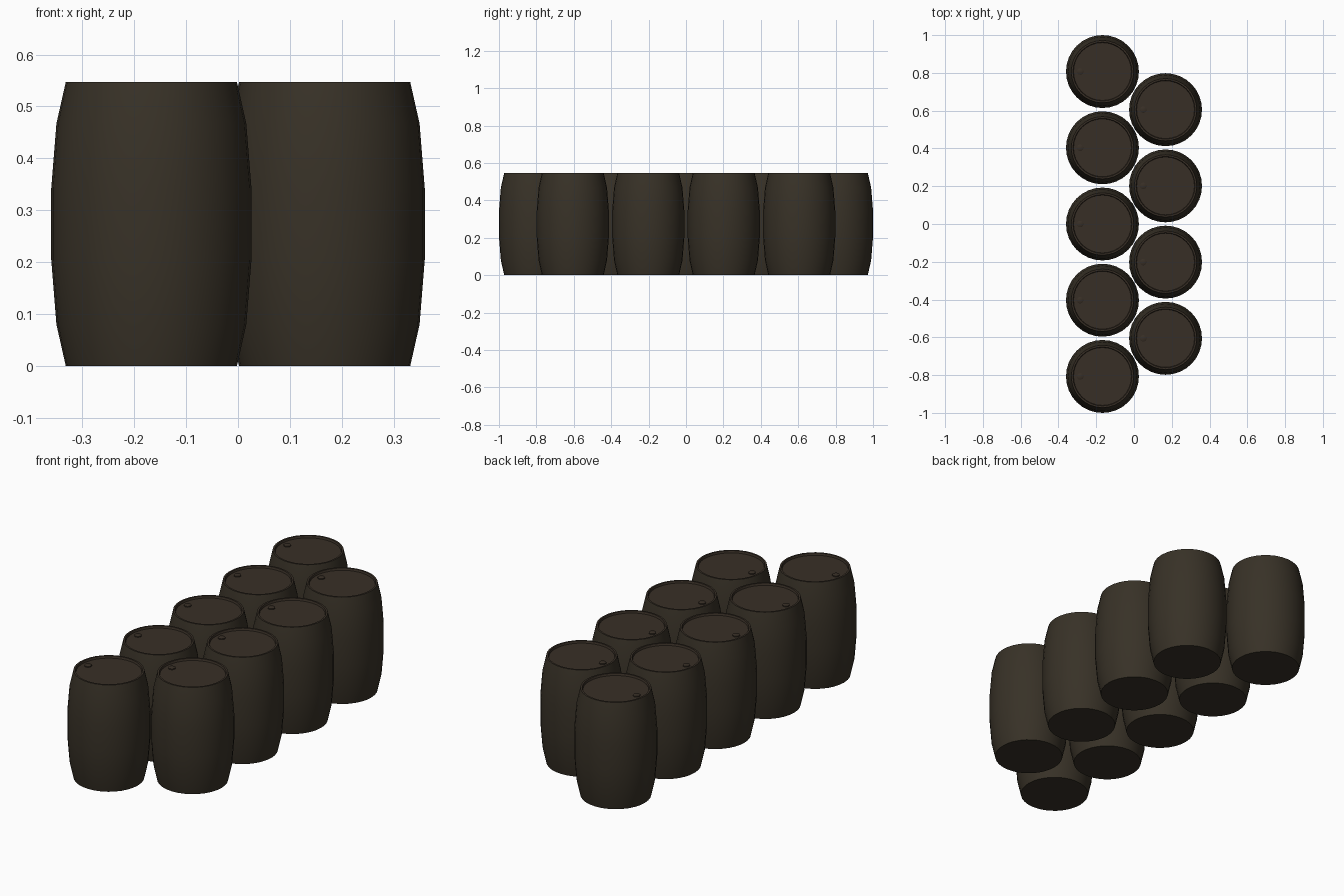
import bpy, bmesh, math

if "Cube" in bpy.data.objects:
    bpy.data.objects.remove(bpy.data.objects["Cube"])

SIDES = 32
HEIGHT = 0.547


def material(name, rgb):
    m = bpy.data.materials.new(name)
    m.diffuse_color = (*rgb, 1)
    m.use_nodes = True
    m.node_tree.nodes["Principled BSDF"].inputs["Base Color"].default_value = m.diffuse_color
    return m


stave = material("dark stave brown", (0.039, 0.031, 0.020))
lid = material("dark lid brown", (0.039, 0.028, 0.019))

# (radius, height) outline: base, bulging side, rim, recessed lid
PROFILE = [(0.165, 0.0), (0.183, 0.08), (0.193, 0.205), (0.193, 0.342),
           (0.183, 0.467), (0.165, HEIGHT), (0.156, HEIGHT), (0.153, HEIGHT - 0.01)]


def lathe(name, profile, lid_from):
    """Spin an outline about z; bands from index lid_from use the lid colour."""
    bm = bmesh.new()
    rings = []
    for r, z in profile:
        rings.append([bm.verts.new((r * math.cos(2 * math.pi * i / SIDES),
                                    r * math.sin(2 * math.pi * i / SIDES), z))
                      for i in range(SIDES)])
    for k in range(len(rings) - 1):
        a, b = rings[k], rings[k + 1]
        for i in range(SIDES):
            j = (i + 1) % SIDES
            f = bm.faces.new((a[i], a[j], b[j], b[i]))
            f.material_index = 1 if k >= lid_from else 0
    bm.faces.new(rings[0][::-1])
    bm.faces.new(rings[-1]).material_index = 1
    mesh = bpy.data.meshes.new(name)
    bm.to_mesh(mesh)
    bm.free()
    mesh.materials.append(stave)
    mesh.materials.append(lid)
    ob = bpy.data.objects.new(name, mesh)
    bpy.context.collection.objects.link(ob)
    bpy.ops.object.select_all(action='DESELECT')
    ob.select_set(True)
    bpy.context.view_layer.objects.active = ob
    bpy.ops.object.shade_smooth_by_angle(angle=math.radians(35))
    return ob


# Master barrel and its bung plug
barrel = lathe("barrel", PROFILE, 5)
z = HEIGHT - 0.01
bung = lathe("bung", [(0.017, z - 0.002), (0.017, z + 0.005), (0.014, z + 0.007)], 0)

# Two staggered rows: five on the left, four on the right
spots = [(-0.167, (i - 2) * 0.4035) for i in range(5)]
spots += [(0.167, (i - 1.5) * 0.4035) for i in range(4)]
for n, (x, y) in enumerate(spots):
    for part, dx in ((barrel, 0), (bung, -0.118)):
        ob = part
        if n:
            ob = bpy.data.objects.new(f"{part.name}_{n + 1}", part.data)
            bpy.context.collection.objects.link(ob)
        ob.location = (x + dx, y, 0)
